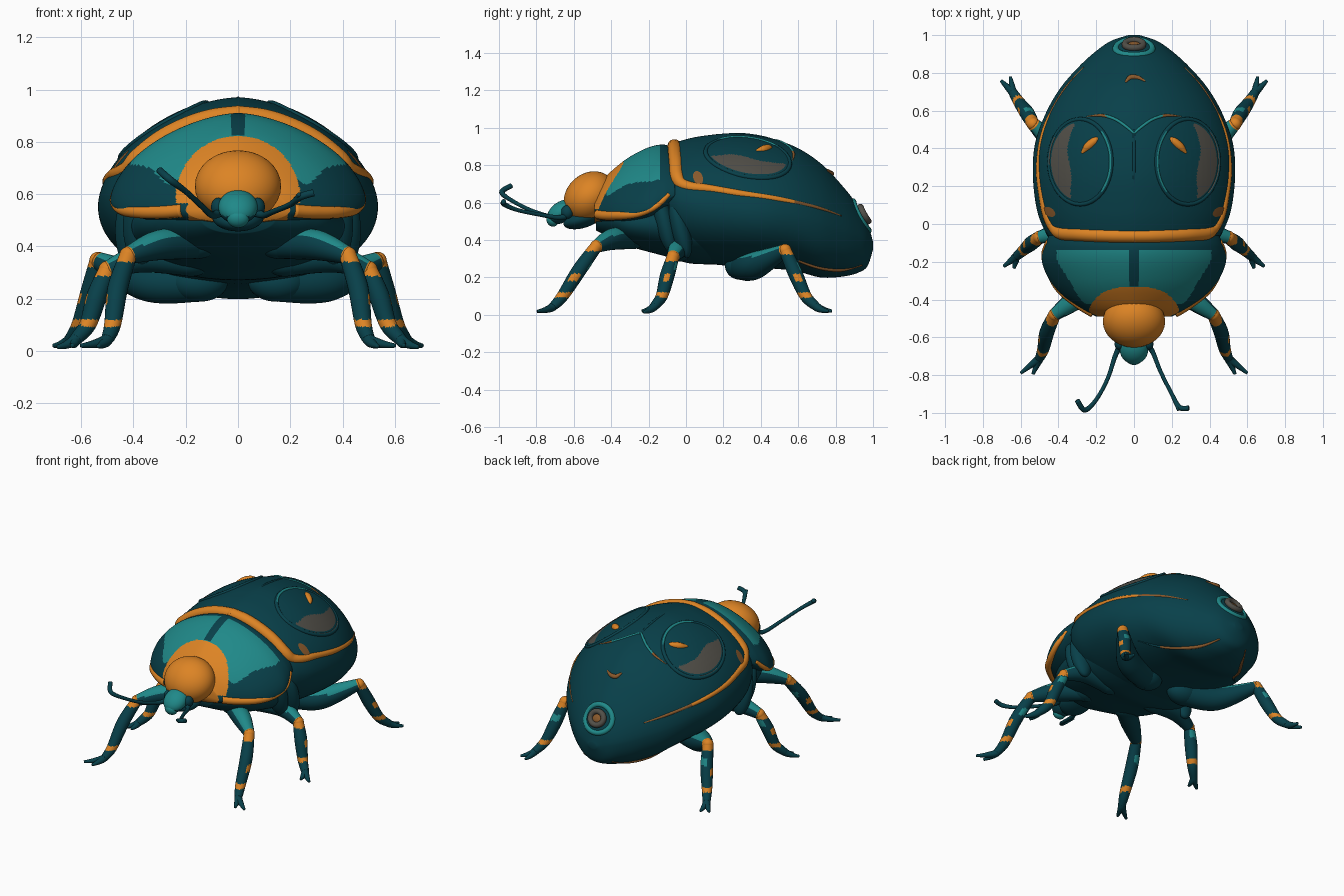
import bpy, bmesh, math
from mathutils import Vector, Matrix
from mathutils.bvhtree import BVHTree

cube = bpy.data.objects.get("Cube")
if cube:
    bpy.data.objects.remove(cube)

# Colours
MATS = []
for label, rgb in (("dark_teal", (0.0025, 0.051, 0.068)), ("bright_teal", (0.014, 0.25, 0.25)),
                   ("orange", (0.72, 0.23, 0.018)), ("grey_brown", (0.083, 0.078, 0.065)),
                   ("rust_brown", (0.25, 0.10, 0.025))):
    m = bpy.data.materials.new(label)
    m.use_nodes = True
    m.diffuse_color = (*rgb, 1)
    m.node_tree.nodes["Principled BSDF"].inputs["Base Color"].default_value = (*rgb, 1)
    MATS.append(m)
DARK, TEAL, ORANGE, GREY, RUST = range(5)
DOWN = (0, 0, -1)


def finish(bm, name, rule):
    """Colour faces by rule(centre, normal), smooth, link; returns a surface for projection."""
    for f in bm.faces:
        f.material_index = rule(f.calc_center_median(), f.normal) if callable(rule) else rule
    tree = BVHTree.FromBMesh(bm)
    me = bpy.data.meshes.new(name)
    bm.to_mesh(me)
    bm.free()
    for m in MATS:
        me.materials.append(m)
    me.shade_smooth()
    bpy.context.collection.objects.link(bpy.data.objects.new(name, me))
    return tree


def spline(rows, sub):
    """Smooth interpolation through rows of numbers."""
    out = []
    for i in range(len(rows) - 1):
        p = [rows[max(0, min(len(rows) - 1, i + k))] for k in (-1, 0, 1, 2)]
        for j in range(sub):
            t = j / sub
            out.append([b + t / 2 * (c - a + t * (2 * a - 5 * b + 4 * c - d + t * (3 * b - a - 3 * c + d)))
                        for a, b, c, d in zip(*p)])
    return out + [list(rows[-1])]


def skin(rings, name, rule, closed=False):
    bm = bmesh.new()
    loops = [[bm.verts.new(p) for p in r] for r in rings]
    n = len(loops[0])
    for a, b in zip(loops, loops[1:] + (loops[:1] if closed else [])):
        for i in range(n):
            bm.faces.new((a[i], a[(i + 1) % n], b[(i + 1) % n], b[i]))
    if not closed:
        bm.faces.new(loops[0])
        bm.faces.new(loops[-1])
    bmesh.ops.recalc_face_normals(bm, faces=bm.faces)
    bm.normal_update()
    return finish(bm, name, rule)


def loft(name, rows, rule, power, n=96, sub=10):
    """Body along y from rows of (y, half width, widest z, top z, bottom z)."""
    rings = []
    for y, w, mid, top, bot in spline(rows, sub):
        ring = []
        for i in range(n):
            a = 2 * math.pi * i / n
            c, s = math.cos(a), math.sin(a)
            e = 2 / power if s > 0 else 0.95
            h = top - mid if s > 0 else mid - bot
            ring.append((math.copysign(abs(c) ** e, c) * w, y, mid + math.copysign(abs(s) ** e, s) * h))
        rings.append(ring)
    return skin(rings, name, rule)


def tube(name, pts, radii, rule, closed=False, n=12, sub=8):
    rows = [(*p, r) for p, r in zip(pts, radii)]
    if not closed:
        rows = spline(rows, sub)
    pos = [Vector(r[:3]) for r in rows]
    u, rings, count = Vector((0.3, 0.2, 1)), [], len(pos)
    for i, p in enumerate(pos):
        if closed:
            t = pos[(i + 1) % count] - pos[i - 1]
        else:
            t = pos[min(i + 1, count - 1)] - pos[max(i - 1, 0)]
        t.normalize()
        u = (u - t * u.dot(t)).normalized()
        v = t.cross(u)
        rings.append([p + rows[i][3] * (u * math.cos(a) + v * math.sin(a))
                      for a in (2 * math.pi * k / n for k in range(n))])
    return skin(rings, name, rule, closed)


def blob(name, centre, size, rule, tilt=0.0):
    bm = bmesh.new()
    mat = Matrix.Translation(centre) @ Matrix.Rotation(tilt, 4, 'X') @ Matrix.Diagonal((*size, 1))
    bmesh.ops.create_uvsphere(bm, u_segments=40, v_segments=24, radius=1, matrix=mat)
    bm.normal_update()
    finish(bm, name, rule)


def project(tree, origin, direction, lift=0.0):
    loc, nor, _, _ = tree.ray_cast(Vector(origin), Vector(direction).normalized())
    if loc is None:
        loc, nor, _, _ = tree.find_nearest(Vector(origin))
    return loc + nor * lift


def patch(name, tree, cx, cy, rx, ry, turn, rule, rings=14, n=48):
    """Thin elliptical plate laid on the shell from above."""
    bm = bmesh.new()

    def at(r, a):
        x, y = r * rx * math.cos(a), r * ry * math.sin(a)
        c, s = math.cos(turn), math.sin(turn)
        return bm.verts.new(project(tree, (cx + x * c - y * s, cy + x * s + y * c, 2), DOWN, 0.004))
    mid = at(0, 0)
    loops = [[at((k + 1) / rings, 2 * math.pi * i / n) for i in range(n)] for k in range(rings)]
    for i in range(n):
        j = (i + 1) % n
        bm.faces.new((mid, loops[0][i], loops[0][j]))
        for a, b in zip(loops, loops[1:]):
            bm.faces.new((a[i], b[i], b[j], a[j]))
    bm.normal_update()
    finish(bm, name, rule)


# Abdomen with wing cases
shell = loft("wing_cases", [
    (-.09, .43, .62, .905, .40), (-.03, .475, .60, .93, .32), (.08, .515, .58, .955, .28),
    (.25, .535, .56, .97, .26), (.42, .525, .54, .95, .25), (.58, .47, .52, .9, .235),
    (.72, .39, .48, .81, .20), (.84, .285, .44, .685, .205), (.92, .195, .41, .58, .225),
    (.97, .12, .39, .49, .26), (1, .03, .37, .39, .35)], DARK, 1.72)

# Underside of the thorax
loft("thorax", [(-.48, .14, .51, .56, .45), (-.4, .28, .51, .6, .41), (-.3, .36, .49, .62, .365),
                (-.1, .42, .48, .64, .31), (.02, .43, .47, .64, .275), (.15, .42, .46, .6, .27)], DARK, 2)


# Neck shield with bright panels and an orange collar
def shield_rule(c, nrm):
    x = abs(c.x)
    if c.y < -.3 and x * x + (c.z - .585) ** 2 < .238 ** 2 and (c.z > .565 or x < .19):
        return ORANGE
    panel = x < .41 and c.z > .712 - .075 * math.exp(-((x - .26) / .06) ** 2)
    return TEAL if panel and c.y < -.14 and (x > .027 or c.y < -.33) else DARK


shield = loft("neck_shield", [
    (-.49, .20, .54, .64, .49), (-.45, .275, .54, .715, .485), (-.38, .375, .54, .785, .48),
    (-.3, .445, .545, .845, .48), (-.2, .487, .57, .895, .5), (-.12, .475, .61, .91, .54),
    (-.06, .45, .64, .89, .6)], shield_rule, 1.62, n=256, sub=20)

# Everything that repeats on both sides
for s, side in ((1, "left"), (-1, "right")):
    def trace(tree, rows, sink=.6):
        """Points on the flank from (y, z, radius), sunk so only a low band shows."""
        return [project(tree, (s * 2, y, z), (-s, 0, 0), -sink * r) for y, z, r in rows]

    def above(rows, lift):
        return [project(shell, (s * x, y, 2), DOWN, lift) for x, y in rows]

    # Edge lines of the wing cases and the shield
    front = above([(x, -.068 + .1 * x * x) for x in (-.01, .1, .2, .3, .39)], -.014)
    flank = [(-.03, .71, .033), (.03, .69, .028), (.12, .68, .024), (.3, .65, .02), (.5, .62, .016),
             (.7, .575, .011), (.83, .53, .005)]
    tube(f"{side}_wing_edge", front + trace(shell, flank), [.037] * 5 + [r for _, _, r in flank],
         lambda c, nrm: ORANGE if c.y < .58 else RUST, n=16)
    lower = [(.5, .34, .003), (.6, .29, .008), (.72, .25, .01), (.83, .24, .01), (.94, .265, .005)]
    tube(f"{side}_lower_wing_edge", trace(shell, lower, 0), [r for _, _, r in lower],
         lambda c, nrm: RUST if c.y > .6 else DARK)
    rim = [(-.48, .535, .026), (-.43, .525, .026), (-.35, .525, .024), (-.25, .535, .019),
           (-.16, .575, .016), (-.09, .645, .012)]
    tube(f"{side}_shield_edge", trace(shield, rim, .4), [r for _, _, r in rim], ORANGE)

    # Round wing markings: rim, crescent, dash and small spots
    cx, cy, rx, ry = s * .285, .33, .165, .225

    def crescent(c, nrm):
        u, v = (c.x - cx) * s / rx, (c.y - cy) / ry
        return GREY if u > .36 - .15 * v * v + .06 * math.sin(5 * v) and math.hypot(u, v) < .93 else DARK
    patch(f"{side}_wing_disc", shell, cx, cy, rx, ry, 0, crescent, 24, 96)
    loop = [(.285 + rx * math.cos(a), cy + ry * math.sin(a)) for a in (math.pi * k / 40 for k in range(80))]

    def rim_rule(c, nrm):
        if s * c.x < .17 and s * nrm.x > 0:
            return TEAL
        return GREY if s * c.x > .33 and s * nrm.x < .1 else DARK
    tube(f"{side}_disc_rim", above(loop, -.002), [.012] * 80, rim_rule, True, 10)
    tube(f"{side}_wing_dash", above([(.19, .455), (.21, .44), (.245, .41), (.275, .375)], -.002),
         [.008, .02, .022, .008], ORANGE)
    patch(f"{side}_shoulder_spot", shell, s * .445, .065, .035, .022, s * .6, RUST, 4, 20)
    tube(f"{side}_brow_line", above([(0, .48), (.04, .515), (.1, .555), (.17, .575), (.25, .57)], -.002),
         [.006, .008, .008, .008, .003], lambda c, nrm: TEAL if abs(c.x) < .15 else RUST)

    # Antennae, each with its own bend
    if s > 0:
        path = [(.07, -.64, .53), (.10, -.68, .52), (.14, -.78, .535), (.2, -.9, .56), (.24, -.97, .59), (.29, -.975, .605)]
        tube("left_antenna_fork", [(.22, -.94, .575), (.235, -.985, .60)], [.012, .008], DARK)
    else:
        path = [(-.07, -.64, .53), (-.1, -.7, .52), (-.14, -.82, .555), (-.2, -.93, .61), (-.26, -.985, .655), (-.3, -.935, .69)]
    tube(f"{side}_antenna", path, [.018, .013, .011, .011, .014, .014], DARK)
    blob(f"{side}_eye", (s * .075, -.635, .55), (.028, .032, .036), DARK)

    # Legs: femur, shin, foot and two claws
    legs = {
        "front": ([(.16, -.28, .41), (.3, -.39, .405), (.42, -.48, .365)], [(.46, -.57, .24), (.48, -.66, .1)],
                  (.5, -.71, .045), [(.6, -.79, .02), (.535, -.795, .018)], .058),
        "middle": ([(.18, -.03, .34), (.36, -.04, .355), (.5, -.07, .31)], [(.54, -.1, .21), (.575, -.13, .1)],
                   (.62, -.17, .045), [(.69, -.225, .015), (.635, -.235, .02)], .055),
        "hind": ([(.15, .29, .262), (.35, .37, .265), (.535, .53, .345)], [(.565, .585, .22), (.605, .64, .1)],
                 (.64, .695, .045), [(.705, .76, .02), (.655, .78, .02)], .074)}
    for name, (thigh, shin, foot, claws, r) in legs.items():
        flip = lambda p: Vector((s * p[0], p[1], p[2]))
        knee, ankle = flip(thigh[2]), flip(shin[1])
        tag = f"{side}_{name}"

        def femur_rule(c, nrm):
            return ORANGE if (c - knee).length < .036 else TEAL if nrm.z > .5 else DARK

        def shin_rule(c, nrm):
            if c.z > knee.z - .024 or ankle.z - .008 < c.z < ankle.z + .02:
                return ORANGE
            if abs(c.z - .2) < .02 and s * nrm.x > .85:
                return ORANGE
            return TEAL if .24 < c.z < .28 and nrm.y > .7 else DARK
        blob(f"{tag}_hip", flip(thigh[0]), (r * 1.5, r * 1.1, r), DARK)
        tube(f"{tag}_femur", [flip(p) for p in thigh], [r, r, .034], femur_rule, n=24, sub=14)
        blob(f"{tag}_knee", knee, (.034, .034, .034), ORANGE)
        tube(f"{tag}_shin", [knee, flip(shin[0]), ankle, flip(foot)],
             [.033, .039, .032, .024], shin_rule, n=24, sub=16)
        for k, claw in enumerate(claws):
            tube(f"{tag}_claw_{k + 1}", [ankle, flip(foot), (flip(foot) + flip(claw)) / 2 - Vector((0, 0, .006)),
                                         flip(claw)], [.028, .024, .016, .008], DARK)

    # Body folds between the shield and the wing cases
    for k in range(2):
        blob(f"{side}_side_fold_{k + 1}", (s * (.37 + .03 * k), -.11 + .08 * k, .48 - .02 * k), (.07, .05, .16), DARK, .25)

# Wing seam and rear patch
tube("wing_seam", [project(shell, (0, y, 2), DOWN, -.004) for y in (.5, .4, .28, .15)],
     [.005, .009, .008, .003], DARK)
tube("rear_mark", [project(shell, (x, y, 2), DOWN) for x, y in
                   ((-.045, .75), (-.02, .775), (.02, .775), (.06, .755))], [.005, .014, .012, .004], RUST)

# Ringed vent at the tail
axis = Vector((0, .82, .57))
across = Vector((1, 0, 0))
up = axis.cross(across)
hub = project(shell, Vector((0, .94, .53)) + axis * .5, -axis)
for label, radius, thick, lift, colour in (("outer", .098, .018, -.008, TEAL), ("inner", .046, .018, .008, GREY)):
    spots = [hub + radius * (across * math.cos(a) + up * .9 * math.sin(a)) for a in
             (math.pi * k / 24 for k in range(48))]
    tube(f"tail_vent_{label}_ring", [project(shell, p + axis * .4, -axis, lift) for p in spots],
         [thick] * 48, colour, True)
blob("tail_vent_core", hub, (.035, .028, .012), RUST, math.atan2(-axis.y, axis.z))

# Head: orange crown, bright face and dark chin
blob("head_crown", (0, -.515, .63), (.165, .15, .125), ORANGE, .75)
blob("head_chin", (0, -.55, .515), (.10, .11, .05), DARK, .3)
blob("face", (0, -.665, .55), (.075, .085, .055), lambda c, nrm: TEAL if nrm.z > -.35 else DARK, .6)
blob("snout", (0, -.715, .505), (.042, .03, .035), TEAL, .5)
